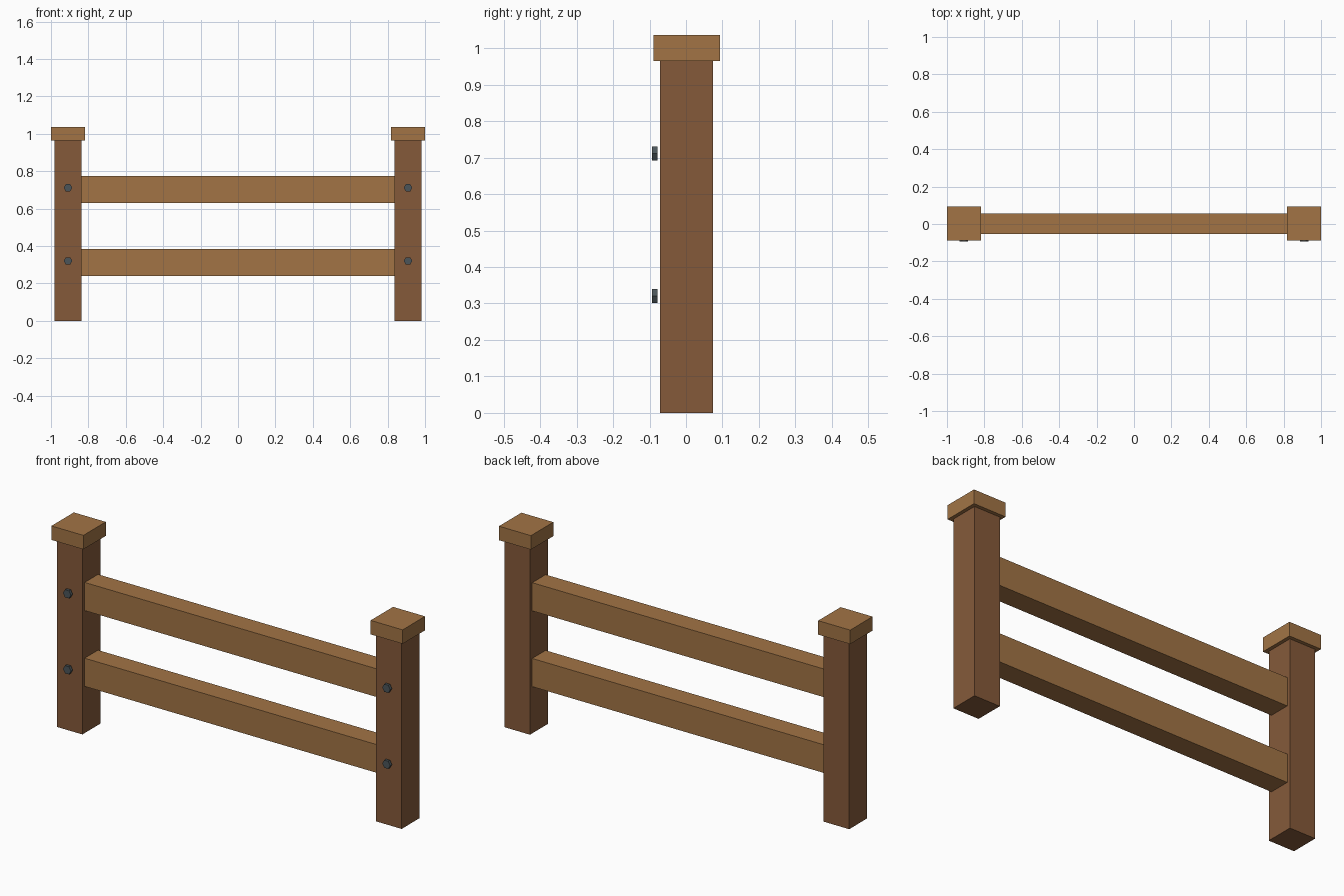
import bpy, math

if "Cube" in bpy.data.objects:
    bpy.data.objects.remove(bpy.data.objects["Cube"])

CY = 0.0018      # wood centre line; bolt heads project slightly past the caps
POST_X = 0.909


def material(name, rgb):
    m = bpy.data.materials.new(name)
    m.diffuse_color = (*rgb, 1)
    m.use_nodes = True
    m.node_tree.nodes["Principled BSDF"].inputs["Base Color"].default_value = m.diffuse_color
    return m


post_wood = material("dark_wood", (0.235, 0.102, 0.042))
rail_wood = material("light_wood", (0.36, 0.175, 0.06))
steel = material("dark_steel", (0.07, 0.09, 0.10))


def box(name, x, z0, z1, sx, sy, mat):
    bpy.ops.mesh.primitive_cube_add(size=1, location=(x, CY, (z0 + z1) / 2))
    o = bpy.context.object
    o.name = name
    o.scale = (sx, sy, z1 - z0)
    bpy.ops.object.transform_apply(location=False, rotation=False, scale=True)
    o.data.materials.append(mat)


def bolt(name, x, z):
    # Hexagonal head, flat side up, axis along y
    bpy.ops.mesh.primitive_cylinder_add(
        vertices=6, radius=0.0227, depth=0.015,
        location=(x, -0.0852, z), rotation=(math.pi / 2, math.pi / 6, 0))
    o = bpy.context.object
    o.name = name
    o.rotation_euler = (math.pi / 2, 0, 0)
    bpy.ops.object.transform_apply(location=False, rotation=True, scale=False)
    # Turn the corners to point sideways
    o.rotation_euler = (0, math.pi / 6, 0)
    o.data.materials.append(steel)


# Posts, caps and bolts on both sides
for side, s in (("left", -1), ("right", 1)):
    x = s * POST_X
    box(f"{side}_post", x, 0, 0.9645, 0.1455, 0.1455, post_wood)
    box(f"{side}_post_cap", x, 0.9645, 1.0365, 0.182, 0.182, rail_wood)
    for level, z in (("lower", 0.3205), ("upper", 0.7115)):
        bolt(f"{side}_{level}_bolt", x, z)

# Horizontal rails, ends set into the posts
for level, z in (("lower", 0.313), ("upper", 0.703)):
    box(f"{level}_rail", 0, z - 0.0725, z + 0.0725, 1.74, 0.109, rail_wood)
